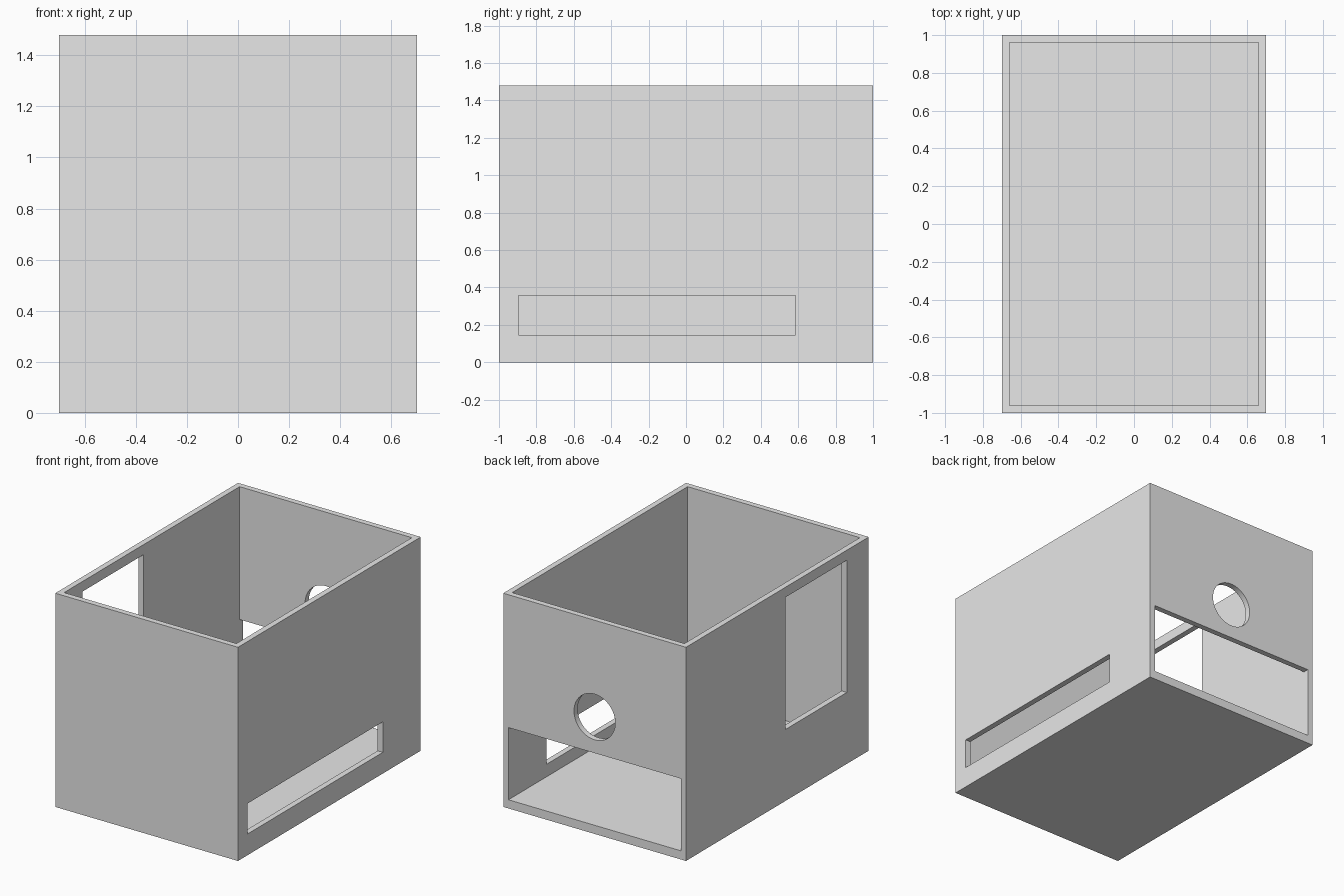
import bpy
from mathutils import Matrix
from math import pi

default = bpy.data.objects.get("Cube")
if default:
    bpy.data.objects.remove(default, do_unlink=True)

W, D, H = 0.70, 1.0, 1.48      # half width, half depth, height
WALL, FLOOR = 0.04, 0.06
IN_X, IN_Y = W - WALL, D - WALL

grey = bpy.data.materials.new("light grey")
grey.use_nodes = True
colour = (0.8, 0.8, 0.8, 1)
grey.diffuse_color = colour
grey.node_tree.nodes["Principled BSDF"].inputs["Base Color"].default_value = colour


def box(name, x, y, z):
    """Box from (min, max) ranges."""
    bpy.ops.mesh.primitive_cube_add(size=1)
    ob = bpy.context.object
    ob.name = name
    ranges = (x, y, z)
    size = [b - a for a, b in ranges]
    centre = [(a + b) / 2 for a, b in ranges]
    ob.data.transform(Matrix.Translation(centre) @ Matrix.Diagonal(size + [1]))
    ob.data.materials.append(grey)
    return ob


def cut(target, cutter):
    """Subtract the cutter and discard it."""
    cutter.hide_render = True
    mod = target.modifiers.new("cut", 'BOOLEAN')
    mod.operation = 'DIFFERENCE'
    mod.solver = 'EXACT'
    mod.object = cutter
    bpy.context.view_layer.objects.active = target
    bpy.ops.object.modifier_apply(modifier=mod.name)
    bpy.data.objects.remove(cutter, do_unlink=True)


# Open-topped case
case = box("open_case", (-W, W), (-D, D), (0, H))
cut(case, box("cavity", (-IN_X, IN_X), (-IN_Y, IN_Y), (FLOOR, H + 0.2)))

# Long low slot in the +x wall
cut(case, box("side_slot", (IN_X - 0.1, W + 0.1), (-0.895, 0.585), (0.147, 0.358)))

# Tall window in the -x wall
cut(case, box("side_window", (-W - 0.1, -IN_X + 0.1), (-0.76, -0.09), (0.495, 1.41)))

# Full-width opening at the bottom of the back wall, flush with floor and sides
cut(case, box("back_opening", (-IN_X, IN_X), (IN_Y - 0.1, D + 0.1), (FLOOR, 0.56)))

# Round hole above it
bpy.ops.mesh.primitive_cylinder_add(vertices=64, radius=0.158, depth=0.3,
                                    location=(0, D, 0.81), rotation=(pi / 2, 0, 0))
hole = bpy.context.object
hole.name = "back_hole"
hole.data.materials.append(grey)
cut(case, hole)

bpy.ops.object.select_all(action='DESELECT')
case.select_set(True)
bpy.context.view_layer.objects.active = case
bpy.ops.object.shade_smooth_by_angle()
